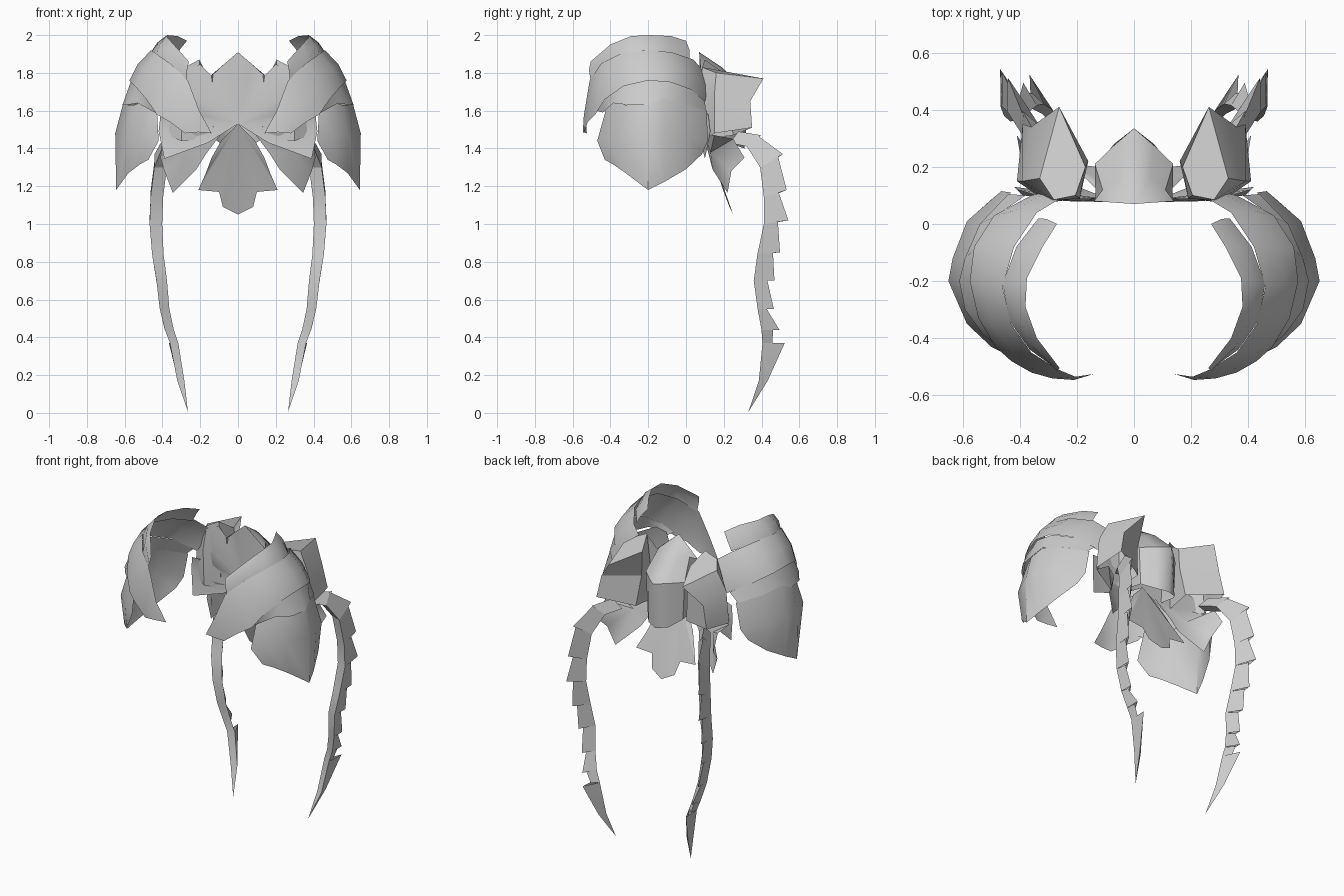
import bpy, bmesh, math
from mathutils import Vector

grey = bpy.data.materials.new("plain_grey")
grey.diffuse_color = (0.6, 0.6, 0.6, 1)


def finish(name, verts, faces, mirror=True, angle=35):
    """Make a part, weld it, mirror it across x and set its shading."""
    me = bpy.data.meshes.new(name)
    me.from_pydata([Vector(v) for v in verts], [], faces)
    bm = bmesh.new()
    bm.from_mesh(me)
    bmesh.ops.remove_doubles(bm, verts=bm.verts, dist=0.0005)
    bmesh.ops.recalc_face_normals(bm, faces=bm.faces)
    bm.to_mesh(me)
    bm.free()
    ob = bpy.data.objects.new(name, me)
    bpy.context.collection.objects.link(ob)
    me.materials.append(grey)
    if mirror:
        mod = ob.modifiers.new("mirror", 'MIRROR')
        mod.merge_threshold = 0.001
    bpy.ops.object.select_all(action='DESELECT')
    ob.select_set(True)
    bpy.context.view_layer.objects.active = ob
    bpy.ops.object.shade_smooth_by_angle(angle=math.radians(angle))
    return ob


def loft(name, rows, closed=False, cap=False, **kw):
    """Skin a list of equally long point rows."""
    n = len(rows[0])
    verts = [p for r in rows for p in r]
    faces = []
    for i in range(len(rows) - 1):
        for j in range(n if closed else n - 1):
            k = (j + 1) % n
            faces.append((i*n + j, i*n + k, (i+1)*n + k, (i+1)*n + j))
    if cap:
        faces.append(tuple(range(n)))
    return finish(name, verts, faces, **kw)


def fan(name, centre, rim, loop=False, **kw):
    """Triangles radiating from one point to a rim."""
    faces = [(0, i, i + 1) for i in range(1, len(rim))]
    if loop:
        faces.append((0, len(rim), 1))
    return finish(name, [centre] + rim, faces, **kw)


def bulged(a, b, push):
    """Row between two edges, its middle pushed outwards and up."""
    out = []
    for p, q in zip(a, b):
        p, q = Vector(p), Vector(q)
        m = (p + q) / 2
        away = Vector((m.x - 0.2, m.y + 0.2, 0.15)).normalized()
        out.append(m + away * push)
    return out


# shoulder band: wide strip arching from the back round to a front hook
band_top = [(.24, .10, 1.80), (.34, .04, 1.87), (.42, -.08, 1.91), (.46, -.22, 1.92),
            (.43, -.35, 1.90), (.36, -.45, 1.85), (.265, -.51, 1.76),
            (.205, -.535, 1.60), (.14, -.525, 1.48)]
band_low = [(.36, .10, 1.64), (.49, .03, 1.71), (.56, -.08, 1.75), (.575, -.20, 1.76),
            (.545, -.33, 1.73), (.485, -.43, 1.66), (.43, -.48, 1.58),
            (.36, -.52, 1.54), (.28, -.54, 1.48)]
loft("shoulder_band", [band_top, bulged(band_top, band_low, .015), band_low])

# middle plate filling the step between band and shield
loft("shoulder_lame", [
    [(.38, .10, 1.65), (.48, .03, 1.71), (.55, -.08, 1.75), (.565, -.20, 1.76),
     (.535, -.33, 1.73), (.475, -.43, 1.66), (.42, -.475, 1.60)],
    [(.44, .105, 1.60), (.54, .0, 1.635), (.592, -.12, 1.665), (.612, -.20, 1.63),
     (.592, -.30, 1.63), (.53, -.385, 1.64), (.44, -.44, 1.59)]])

# shoulder collar: narrower strip rising inside the band
collar_top = [(.27, .0, 1.97), (.32, -.08, 1.995), (.375, -.19, 2.0),
              (.38, -.29, 1.995), (.34, -.40, 1.95), (.26, -.505, 1.86)]
collar_low = [(.335, .02, 1.87), (.412, -.08, 1.90), (.46, -.21, 1.912),
              (.435, -.34, 1.895), (.365, -.44, 1.84), (.275, -.505, 1.76)]
loft("shoulder_collar", [collar_top, bulged(collar_top, collar_low, .01), collar_low])

# shield plate hanging below the band
loft("shoulder_shield", [
    [(.43, -.42, 1.62), (.48, -.385, 1.655), (.55, -.32, 1.63), (.61, -.20, 1.63),
     (.59, -.12, 1.665), (.54, -.01, 1.64), (.43, .11, 1.60)],
    [(.42, -.47, 1.44), (.50, -.43, 1.46), (.585, -.35, 1.47), (.65, -.20, 1.48),
     (.635, -.12, 1.47), (.585, .01, 1.47), (.465, .115, 1.44)],
    [(.475, -.43, 1.34), (.52, -.385, 1.315), (.58, -.32, 1.27), (.645, -.20, 1.18),
     (.62, -.12, 1.22), (.57, .0, 1.29), (.50, .085, 1.37)]])

# chest front: faceted leaf radiating from the centre
fan("chest_leaf", (0, .075, 1.53),
    [(0, .07, 1.91), (.07, .075, 1.85), (.14, .09, 1.785), (.20, .09, 1.845),
     (.27, .085, 1.825), (.24, .08, 1.68), (.30, .09, 1.60), (.41, .12, 1.58),
     (.42, .13, 1.49), (.39, .10, 1.345), (.16, .08, 1.43)])

# hull behind the chest, pointed at the top
loft("back_hull", [
    [(0, .07, 1.91)] * 4,
    [(0, .19, 1.83), (.06, .16, 1.82), (.11, .12, 1.81), (.14, .08, 1.79)],
    [(0, .335, 1.69), (.07, .275, 1.69), (.137, .21, 1.69), (.135, .09, 1.69)],
    [(0, .31, 1.40), (.07, .28, 1.41), (.125, .21, 1.45), (.13, .09, 1.47)]])

# central skirt: flared tongue with a stepped tip
fan("skirt", (0, .08, 1.53),
    [(.09, .10, 1.44), (.14, .13, 1.35), (.17, .16, 1.27), (.21, .205, 1.18),
     (.10, .20, 1.17), (.08, .23, 1.09), (0, .25, 1.05)], angle=60)

# side flaps between skirt and pods
fan("side_flap", (.28, .13, 1.38),
    [(.08, .085, 1.49), (.17, .12, 1.37), (.22, .14, 1.29), (.345, .22, 1.165),
     (.39, .24, 1.28), (.41, .31, 1.35), (.40, .25, 1.45), (.41, .15, 1.47),
     (.25, .09, 1.48)], loop=True)

# angular pods that carry the tendrils
loft("tendril_pod", [
    [(.205, .10, 1.87), (.28, .085, 1.83), (.33, .16, 1.80), (.262, .41, 1.77), (.17, .20, 1.80)],
    [(.19, .09, 1.68), (.30, .075, 1.68), (.39, .15, 1.68), (.36, .34, 1.65), (.16, .22, 1.66)],
    [(.19, .10, 1.45), (.30, .085, 1.44), (.41, .15, 1.48), (.39, .35, 1.51), (.18, .25, 1.47)]],
    closed=True, cap=True, angle=25)

# tendril joints: x, y, z, ridge depth above, ridge depth below, ridge lift
joints = [(.30, .24, 1.43, .04, .04, .06), (.36, .33, 1.41, .07, .05, .06),
          (.405, .40, 1.30, .12, .09, .07), (.425, .42, 1.14, .12, .07, .04),
          (.43, .42, 1.00, .13, .07, .02), (.42, .385, .84, .12, .08, .01),
          (.40, .365, .70, .11, .07, .0), (.385, .385, .55, .085, .045, .0),
          (.36, .405, .44, .095, .06, .0), (.335, .41, .37, .05, .12, .0),
          (.30, .39, .17, .045, .045, .0), (.265, .33, .005, .0, .0, .0)]


def section(j, depth):
    """Triangular section: two front corners and a ridge behind."""
    x, y, z, lift = j[0], j[1], j[2], j[5]
    w = .018 + .02 * min(z, 1) if z > .02 else 0
    return [(x - w * .75, y + w * .4, z), (x + w, y - w * .2, z),
            (x + w * .5 + depth * .15, y + depth * .94, z + lift)]


# overlapping segments, each flaring at its lower end
verts, faces = [], []
for a, b in zip(joints, joints[1:]):
    o = len(verts)
    verts += section(a, a[4]) + section(b, b[3])
    faces += [(o + i, o + (i+1) % 3, o + 3 + (i+1) % 3, o + 3 + i) for i in range(3)]
finish("tendril", verts, faces, angle=20)
